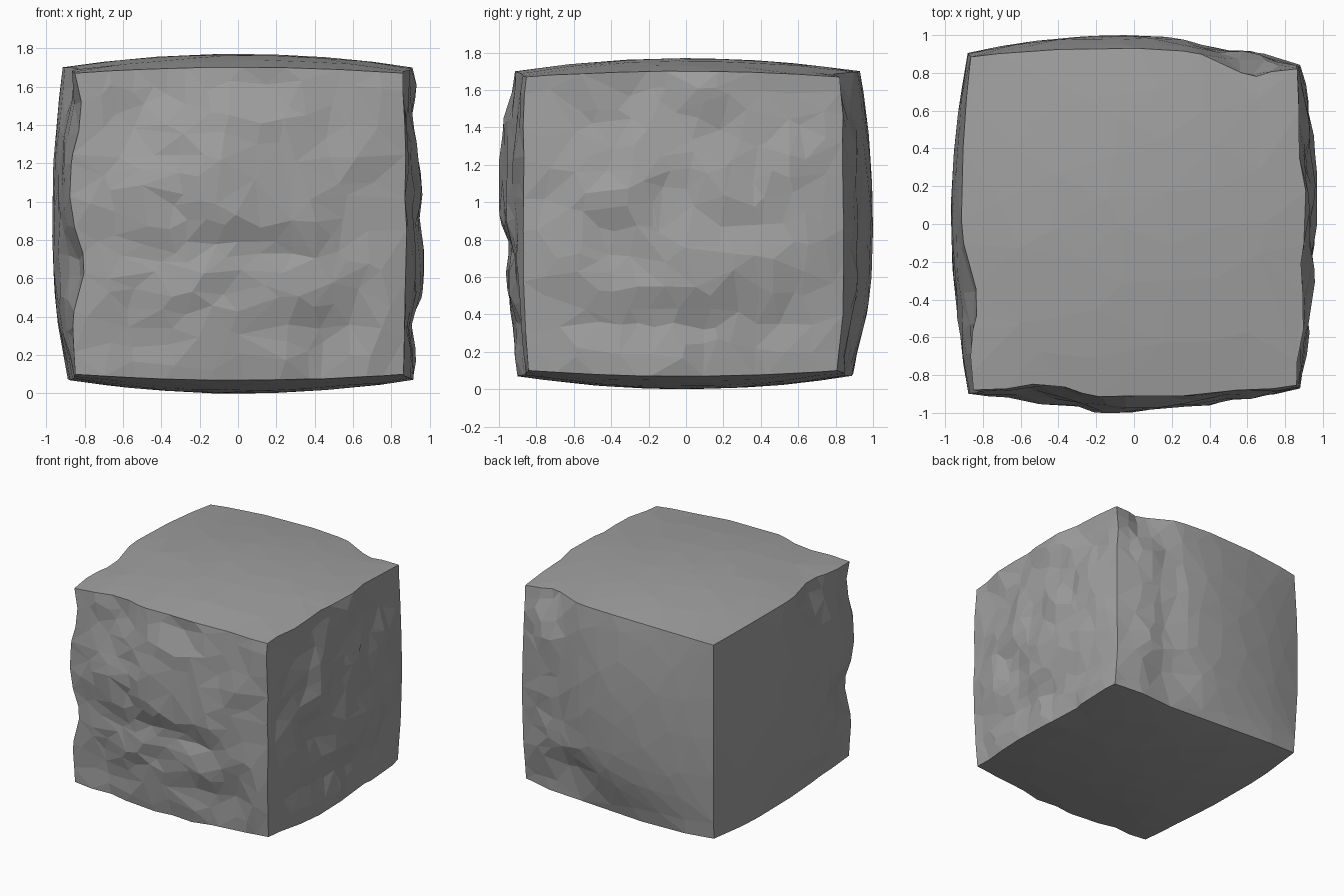
import bpy
import bmesh
import math
import random
from mathutils import Vector, noise

random.seed(4)
cube = bpy.data.objects.get("Cube")
if cube:
    bpy.data.objects.remove(cube, do_unlink=True)

HALF_HEIGHT = 0.885

# Chipped hollows: side, position along side, height, two radii, depth
# (a negative depth is a lump)
CHIPS = [
    ("left", -1, 0.72, 0.3, 0.2, 0.06), ("left", -1, -0.28, 0.3, 0.25, 0.075),
    ("left", -0.45, 1, 0.25, 0.3, 0.07), ("left", -0.2, -1, 0.7, 0.3, 0.04),
    ("front", -0.05, -0.15, 0.45, 0.13, 0.05), ("front", 0.6, -0.7, 0.16, 0.2, 0.04),
    ("front", 0.55, 0.6, 0.2, 0.2, 0.03), ("front", -0.55, 0.95, 0.2, 0.3, 0.05),
    ("front", -0.35, 0.25, 0.1, 0.4, 0.03), ("front", 0, -0.75, 0.8, 0.5, 0.045),
    ("front", -0.65, 0, 0.25, 2, 0.035), ("front", -0.12, 0.35, 0.25, 0.3, -0.03),
    ("right", -0.1, -0.65, 0.6, 0.16, 0.045), ("right", -0.4, -0.15, 0.2, 0.2, 0.035),
    ("right", -0.1, 0.2, 0.2, 0.2, 0.035), ("right", 0.3, 0.5, 0.25, 0.2, 0.03),
    ("right", 0, 0.7, 0.8, 0.3, 0.02), ("right", 0.1, -0.22, 0.3, 0.2, -0.03),
    ("back", 0.72, 1, 0.2, 0.25, 0.09), ("back", 0.45, -0.7, 0.25, 0.2, 0.05),
    ("back", 0.5, 0, 0.15, 0.6, 0.04), ("back", 1, 0, 0.25, 2, 0.03),
    ("back", 0.2, -1, 0.8, 0.3, 0.06),
]


def chips(side, a, h):
    """Total depth of the hollows on one side."""
    return sum(d * math.exp(-((a - ca) / ra) ** 2 - ((h - ch) / rh) ** 2)
               for s, ca, ch, ra, rh, d in CHIPS if s == side)


def bulge(a, b, corner, along, up, middle):
    """Half width of a swollen side, fullest at its middle."""
    fa, fb = 1 - a * a, 1 - b * b
    return corner + along * fa + up * fb + middle * fa * fb


def roughness(p, offset):
    """Hewn surface, calm on the upright edges and towards the back left."""
    amount = min(1, max(0.06, p.x - p.y + 1.05))
    amount *= 1 - 0.75 * abs(p.x * p.y) ** 6
    q = p + Vector((offset, offset, offset))
    return amount * (0.03 * noise.noise(q * 2.1) + 0.028 * noise.noise(q * 4.5) - 0.01)


def hew(p):
    """Move a point of the plain cube onto the rough block."""
    x_side = "right" if p.x > 0 else "left"
    y_side = "back" if p.y > 0 else "front"
    hx = bulge(p.y, p.z, 0.865, 0.05, 0.015, 0.04)
    hy = bulge(p.x, p.z, 0.87 - 0.015 * p.x, 0.06, 0.02, 0.05)
    hz = bulge(p.x, p.y, 0.785, 0.03, 0.03, 0.04)
    hx += roughness(p, 3.7) - chips(x_side, p.y, p.z)
    hy += roughness(p, 9.2) - chips(y_side, p.x, p.z)
    return Vector((p.x * min(hx, 0.97), p.y * min(hy, 1), p.z * hz + HALF_HEIGHT))


# Stone block
bm = bmesh.new()
bmesh.ops.create_cube(bm, size=2)
bmesh.ops.subdivide_edges(bm, edges=bm.edges[:], cuts=17, use_grid_fill=True)
for v in bm.verts:
    p = v.co.copy()
    for i in range(3):
        if abs(p[i]) < 0.99:
            p[i] += random.uniform(-0.035, 0.035)
    v.co = hew(p)

mesh = bpy.data.meshes.new("stone_block")
bm.to_mesh(mesh)
bm.free()
block = bpy.data.objects.new("stone_block", mesh)
bpy.context.collection.objects.link(block)

# Irregular flat facets
facets = block.modifiers.new("facets", "DECIMATE")
facets.ratio = 0.3
bpy.context.view_layer.objects.active = block
block.select_set(True)
bpy.ops.object.modifier_apply(modifier=facets.name)
bpy.ops.object.shade_flat()

# Grey stone
stone = bpy.data.materials.new("grey_stone")
stone.use_nodes = True
grey = (0.35, 0.35, 0.35, 1)
stone.diffuse_color = grey
stone.node_tree.nodes["Principled BSDF"].inputs["Base Color"].default_value = grey
block.data.materials.append(stone)
